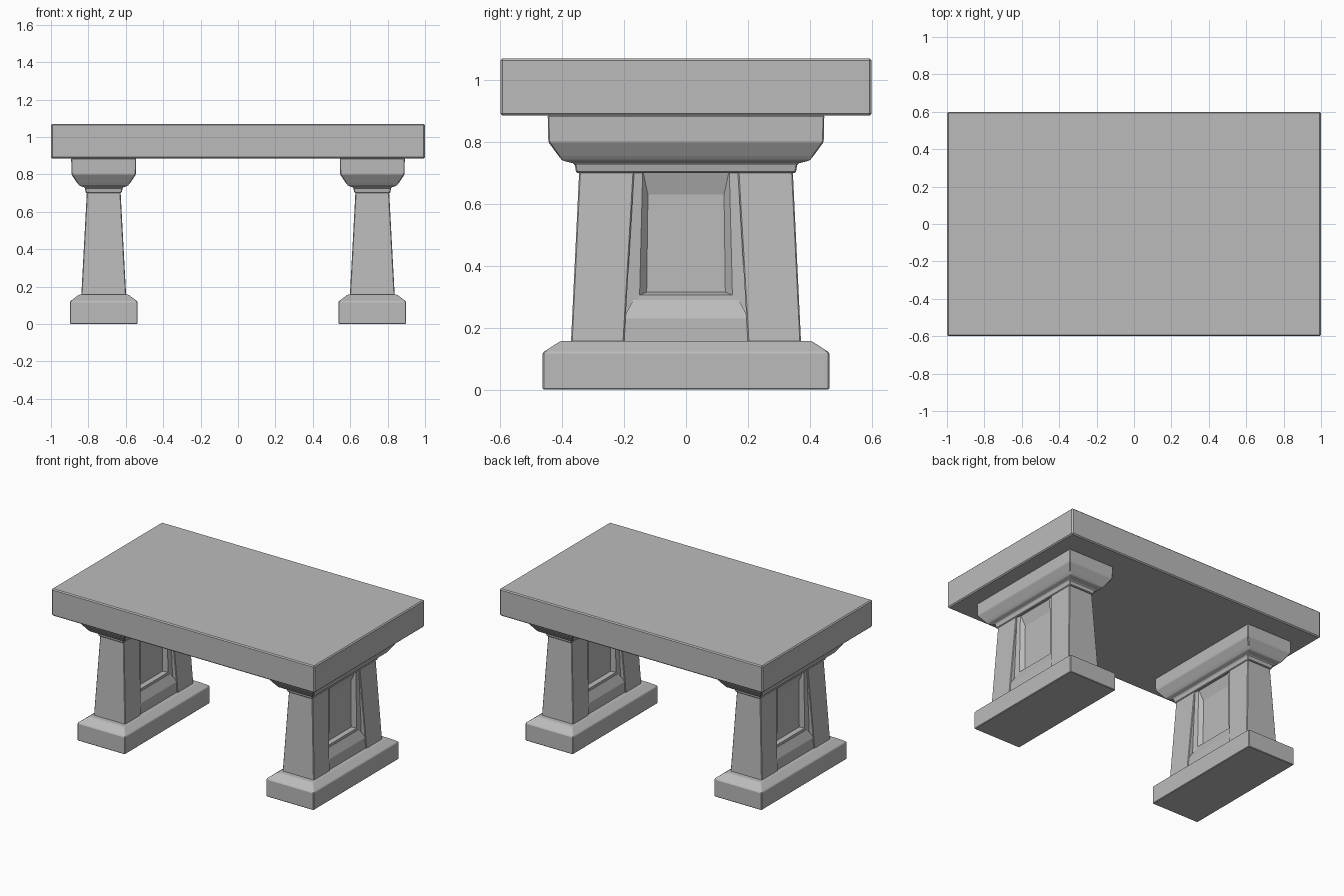
import bpy, bmesh

if "Cube" in bpy.data.objects:
    bpy.data.objects.remove(bpy.data.objects["Cube"])

stone = bpy.data.materials.new("grey stone")
stone.use_nodes = True
GREY = (0.5, 0.5, 0.5, 1)
stone.diffuse_color = GREY
stone.node_tree.nodes["Principled BSDF"].inputs["Base Color"].default_value = GREY

LEG_X = 0.718


def loft(name, rings, bevel=0.004):
    """Skin a stack of four-cornered rings and cap both ends."""
    bm = bmesh.new()
    loops = [[bm.verts.new(p) for p in ring] for ring in rings]
    for a, b in zip(loops, loops[1:]):
        for i in range(4):
            j = (i + 1) % 4
            bm.faces.new((a[i], a[j], b[j], b[i]))
    bm.faces.new(loops[0])
    bm.faces.new(loops[-1])
    bmesh.ops.recalc_face_normals(bm, faces=bm.faces[:])
    mesh = bpy.data.meshes.new(name)
    bm.to_mesh(mesh)
    bm.free()
    mesh.materials.append(stone)
    obj = bpy.data.objects.new(name, mesh)
    bpy.context.collection.objects.link(obj)
    if bevel:
        mod = obj.modifiers.new("worn edges", "BEVEL")
        mod.width = bevel
        mod.segments = 1
    return obj


def level(z, cx, hx, y0, y1):
    """Horizontal rectangle at height z."""
    return [(cx - hx, y0, z), (cx + hx, y0, z), (cx + hx, y1, z), (cx - hx, y1, z)]


def upright(x, low, high, z0, z1):
    """Vertical rectangle facing x, with half widths at its foot and head."""
    return [(x, -low, z0), (x, low, z0), (x, high, z1), (x, -high, z1)]


def stack(name, cx, profile, bevel=0.004):
    """Moulded block from (z, half x, half y) steps."""
    return loft(name, [level(z, cx, hx, -hy, hy) for z, hx, hy in profile], bevel)


# Table slab
stack("table_slab", 0, [(0.885, 1, 0.6), (1.07, 1, 0.6)], 0.007)

for s, side in ((1, "left"), (-1, "right")):
    cx = s * LEG_X

    # Plinth and capital
    stack(side + "_plinth", cx,
          [(0, 0.181, 0.463), (0.12, 0.181, 0.463), (0.157, 0.133, 0.405)])
    stack(side + "_capital", cx,
          [(0.70, 0.095, 0.355), (0.73, 0.102, 0.36), (0.74, 0.13, 0.4),
           (0.755, 0.142, 0.412), (0.80, 0.172, 0.445), (0.886, 0.174, 0.447)])

    # Tapered end pillars
    for e, end in ((-1, "front"), (1, "back")):
        loft(f"{side}_{end}_pillar",
             [level(0.15, cx, 0.12, e * 0.2, e * 0.372),
              level(0.71, cx, 0.09, e * 0.167, e * 0.345)])

    # Sloped sill between the pillars
    stack(side + "_sill", cx,
          [(0.15, 0.112, 0.203), (0.23, 0.112, 0.203), (0.29, 0.084, 0.17)], 0)

    # Wall with a sunken panel on both faces
    for d, face in ((1, "outer"), (-1, "inner")):
        x = [cx + s * d * depth for depth in (0, 0.085, 0.08, 0.055)]
        loft(f"{side}_{face}_panel",
             [upright(x[0], 0.2, 0.17, 0.2, 0.725),
              upright(x[1], 0.2, 0.17, 0.2, 0.725),
              upright(x[2], 0.15, 0.14, 0.305, 0.71),
              upright(x[3], 0.127, 0.123, 0.315, 0.63)], 0)
